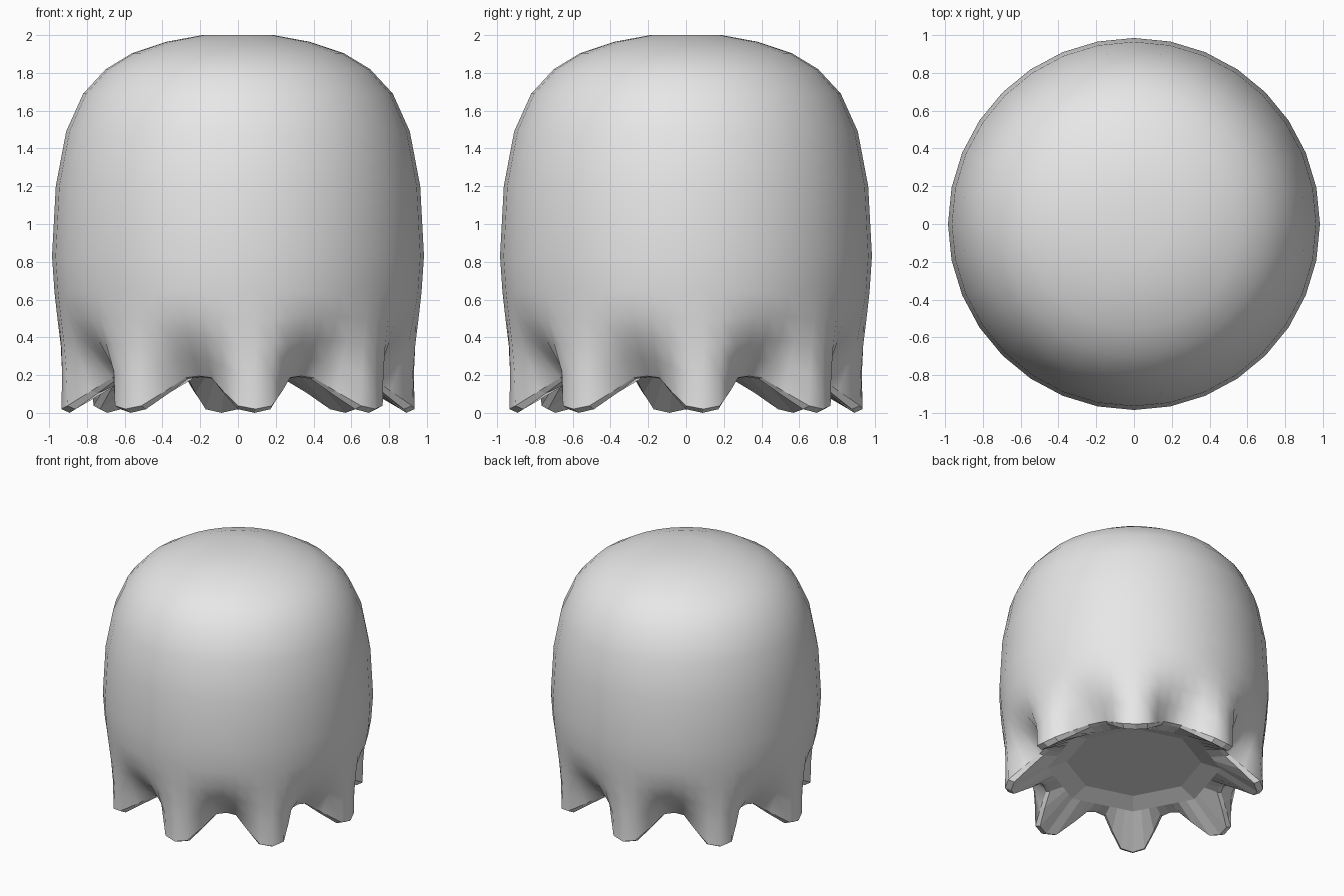
import bpy
import bmesh
from math import sin, cos, pi, radians

if "Cube" in bpy.data.objects:
    bpy.data.objects.remove(bpy.data.objects["Cube"])

COLUMNS = 64                 # eight columns for each of the eight hem points
STEP = 2 * pi / COLUMNS
FOLD = [0, 0.1, 0.55, 0.95, 1]   # blend from hem point to valley

# Dome profile: radius, height
DOME = [(0.19, 2.0), (0.38, 1.965), (0.56, 1.905), (0.70, 1.82), (0.82, 1.69),
        (0.91, 1.49), (0.965, 1.2), (0.985, 0.83), (0.972, 0.64)]
# Folded skirt: radius and height at a point, then at a valley
SKIRT = [(0.957, 0.5, 0.95, 0.51), (0.945, 0.36, 0.885, 0.385),
         (0.94, 0.2, 0.80, 0.285), (0.945, 0.02, 0.71, 0.195)]
# Thin lip under the hem
LIP = (0.90, 0.0, 0.68, 0.19)
# Octagonal rim and recessed floor: radius, height
UNDERSIDE = [(0.63, 0.19), (0.49, 0.24)]


def steps_from_point(i):
    d = (i - 1) % 8
    return min(d, 8 - d)


def place(i, r, z):
    a = i * STEP
    return (r * sin(a), -r * cos(a), z)


def round_ring(bm, r, z):
    return [bm.verts.new(place(i, r * (cos(STEP) if i % 2 else 1), z))
            for i in range(COLUMNS)]


def folded_ring(bm, r0, z0, r1, z1):
    ring = []
    for i in range(COLUMNS):
        w = FOLD[steps_from_point(i)]
        r = r0 + (r1 - r0) * w
        ring.append(bm.verts.new(place(i, r * (cos(STEP) if i % 2 else 1), z0 + (z1 - z0) * w)))
    return ring


def octagon_ring(bm, r, z):
    half = radians(22.5)
    return [bm.verts.new(place(i, r * cos(half) / cos(half - steps_from_point(i) * STEP), z))
            for i in range(COLUMNS)]


def bridge(bm, upper, lower, smooth):
    for i in range(COLUMNS):
        k = (i + 1) % COLUMNS
        bm.faces.new((upper[i], lower[i], lower[k], upper[k])).smooth = smooth


bm = bmesh.new()

# Outer cloth: smooth dome running into the folded skirt
outer = [round_ring(bm, *p) for p in DOME] + [folded_ring(bm, *p) for p in SKIRT]
for a, b in zip(outer, outer[1:]):
    bridge(bm, a, b, True)
bm.faces.new(outer[0]).smooth = True

# Faceted underside: lip, inner point faces, rim and floor
under = [outer[-1], folded_ring(bm, *LIP)] + [octagon_ring(bm, *p) for p in UNDERSIDE]
for a, b in zip(under, under[1:]):
    bridge(bm, a, b, False)
bm.faces.new(under[-1])

bmesh.ops.recalc_face_normals(bm, faces=bm.faces)
mesh = bpy.data.meshes.new("ghost_body")
bm.to_mesh(mesh)
bm.free()

# Plain grey material
grey = bpy.data.materials.new("light grey")
grey.use_nodes = True
colour = (0.8, 0.8, 0.8, 1)
grey.diffuse_color = colour
grey.node_tree.nodes["Principled BSDF"].inputs["Base Color"].default_value = colour
mesh.materials.append(grey)

body = bpy.data.objects.new("ghost_body", mesh)
bpy.context.collection.objects.link(body)
